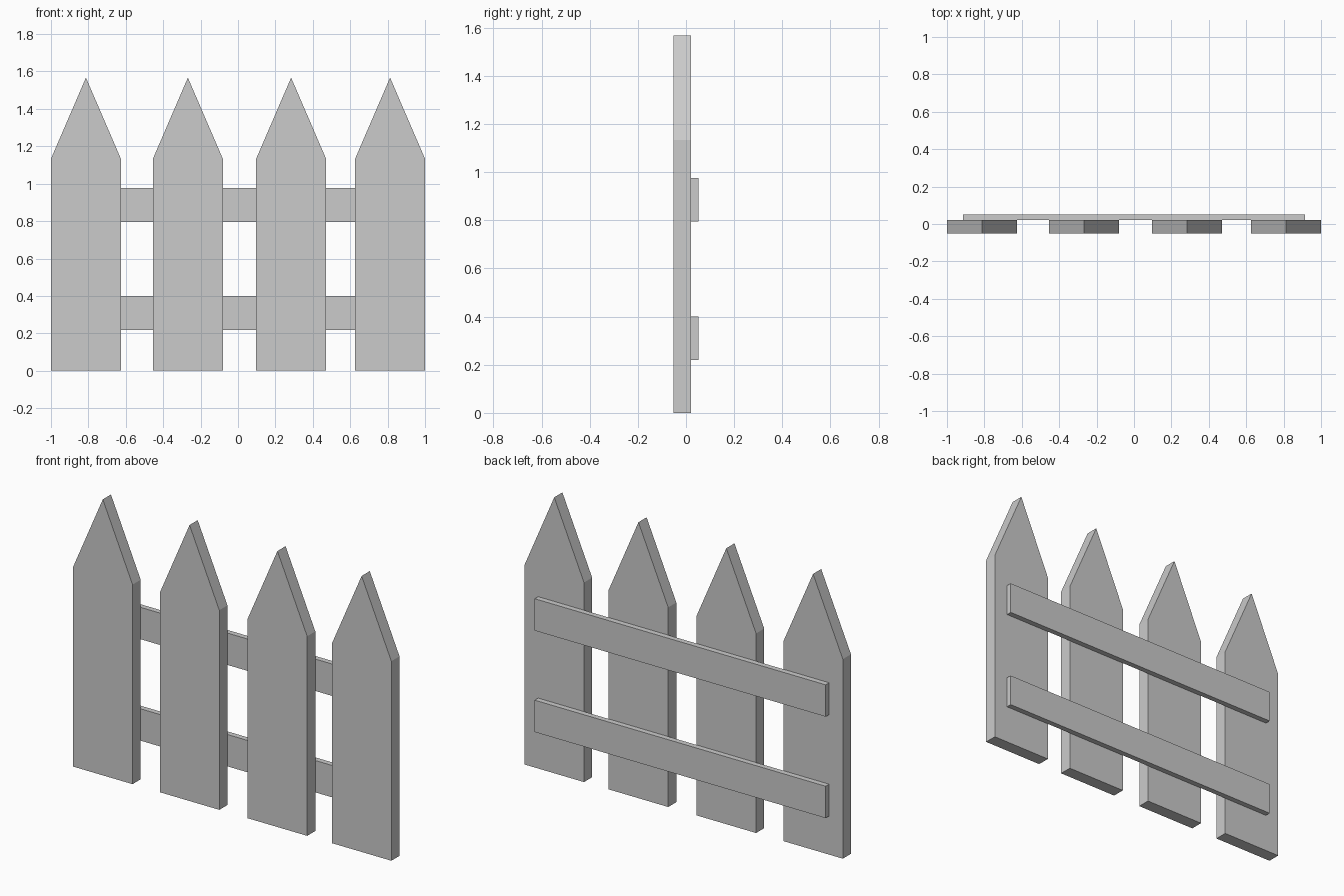
import bpy, bmesh

if "Cube" in bpy.data.objects:
    bpy.data.objects.remove(bpy.data.objects["Cube"])


def extruded(name, profile, y0, y1):
    """Solid from an (x, z) outline, extruded from y0 to y1."""
    bm = bmesh.new()
    face = bm.faces.new([bm.verts.new((x, y0, z)) for x, z in profile])
    ext = bmesh.ops.extrude_face_region(bm, geom=[face], use_keep_orig=True)
    verts = [g for g in ext["geom"] if isinstance(g, bmesh.types.BMVert)]
    bmesh.ops.translate(bm, verts=verts, vec=(0, y1 - y0, 0))
    bmesh.ops.recalc_face_normals(bm, faces=bm.faces[:])
    mesh = bpy.data.meshes.new(name)
    bm.to_mesh(mesh)
    bm.free()
    obj = bpy.data.objects.new(name, mesh)
    bpy.context.collection.objects.link(obj)
    return obj


# Pointed pickets
half, shoulder, tip = 0.187, 1.133, 1.567
for i, x in enumerate((-0.813, -0.268, 0.284, 0.813)):
    outline = [(x - half, 0), (x + half, 0), (x + half, shoulder),
               (x, tip), (x - half, shoulder)]
    extruded(f"picket_{i + 1}", outline, -0.052, 0.021)

# Horizontal rails behind the pickets
for name, z0, z1 in (("lower_rail", 0.219, 0.4), ("upper_rail", 0.795, 0.976)):
    extruded(name, [(-0.914, z0), (0.914, z0), (0.914, z1), (-0.914, z1)],
             0.021, 0.052)
